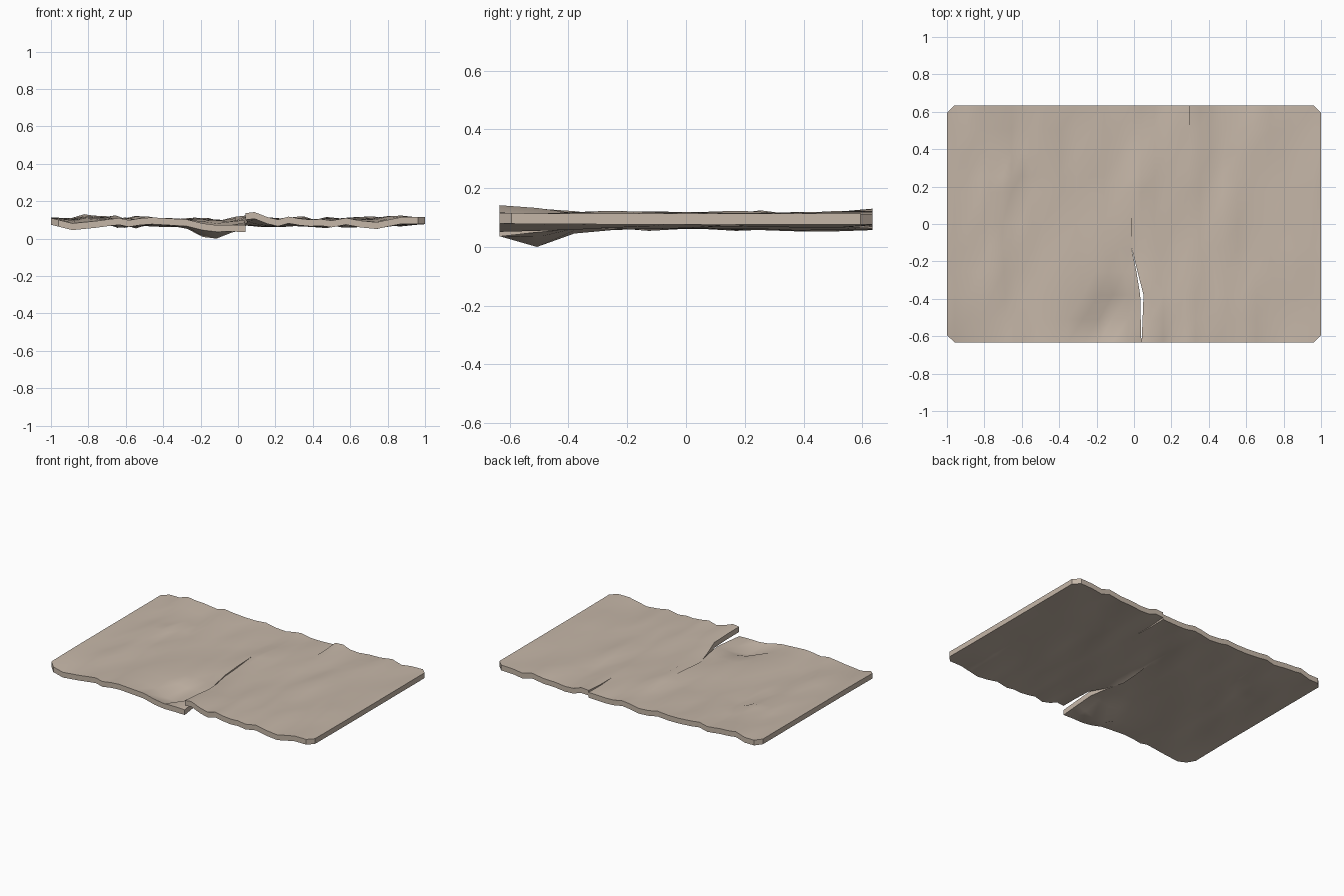
import bpy, bmesh, math
from mathutils import Vector, noise

if "Cube" in bpy.data.objects:
    bpy.data.objects.remove(bpy.data.objects["Cube"])

W, D, T = 1.0, 0.634, 0.036
NY = 10
TEAR_Y, SLIT_Y = 0.17, 0.38

# Centre-line heights along the front edge, left and right of the tear
FRONT_L = [(-1, .102), (-.95, .09), (-.89, .073), (-.7, .092), (-.65, .107), (-.6, .088),
           (-.48, .107), (-.38, .098), (-.3, .102), (-.15, .078), (.04, .064)]
FRONT_R = [(.04, .128), (.08, .137), (.2, .09), (.28, .112), (.37, .088), (.42, .105),
           (.48, .082), (.56, .106), (.64, .09), (.73, .077), (.87, .107), (1, .107)]
# Path of the tear: y, x
TEAR = [(-.634, .04), (-.38, .042), (-.25, .015), (-.12, -.015), (.17, -.012), (.634, -.012)]


def lerp_table(tab, v):
    if v <= tab[0][0]:
        return tab[0][1]
    for (a, p), (b, q) in zip(tab, tab[1:]):
        if v <= b:
            return p + (q - p) * (v - a) / (b - a)
    return tab[-1][1]


def bump(x, y, cx, cy, sx, sy):
    return math.exp(-((x - cx) / sx) ** 2 - ((y - cy) / sy) ** 2)


def height(x, y, i, side):
    # creases running front to back, calmer at the side edges
    calm = min(1, (W - abs(x)) / .12)
    z = .097 + .008 * abs(x) ** 3
    z += calm * .026 * noise.noise(Vector((x * 7.3, y * 2.4, 3.1)))
    z += calm * .009 * (-1) ** i * noise.noise(Vector((x * 2, y * 3 + 5, 1.7)))
    z += .028 * bump(x, y, -.65, .25, .05, .1)
    z = min(.131, max(.073, z))
    f = max(0, min(1, (-y - .30) / (D - .30)))
    prof = lerp_table(FRONT_L if side < 0 else FRONT_R, x)
    z += (prof - z) * f
    # sagging flap left of the tear
    if side < 0:
        z -= .062 * bump(x, y, -.15, -.507, .11, .10)
    # small step at the rear slit
    if y > SLIT_Y and .29 < x < .4:
        z += .012 * (y - SLIT_Y) / .25
    return z


def build_half(bm, xs, side):
    """Grid on one side of the tear; returns the rows of vertices."""
    ys = [-D + 2 * D * j / NY for j in range(NY + 1)]
    ys[6], ys[8] = TEAR_Y, SLIT_Y
    rows = []
    for y in ys:
        e = lerp_table(TEAR, y)
        row = []
        for i, x in enumerate(xs):
            k = abs(x)
            px = e + (x / W) * (W - side * e)
            if i == (len(xs) - 1 if side < 0 else 0):
                px = e
                if y < TEAR_Y:
                    px += side * .009 * bump(0, y, 0, -.4, 1, .14)
            py = y
            if k == W and abs(y) == D:        # clipped corners
                py = math.copysign(D - .04, y)
            row.append(bm.verts.new((px, py, height(px, y, i, side))))
        rows.append(row)
    for j in range(NY):
        for i in range(len(xs) - 1):
            a, b, c, d = rows[j][i], rows[j][i + 1], rows[j + 1][i + 1], rows[j + 1][i]
            bm.faces.new((a, b, c))
            bm.faces.new((a, c, d))
    return ys, rows


bm = bmesh.new()
left = [-1, -.96, -.89, -.82, -.77, -.7, -.65, -.6, -.54, -.48, -.38, -.3, -.22, -.15, -.07, 0]
right = [0, .05, .12, .18, .24, .3, .36, .42, .48, .56, .64, .73, .8, .87, .96, 1]
ys, L = build_half(bm, left, -1)
_, R = build_half(bm, right, 1)

# Join the halves behind the end of the tear
weld = {}
for j, y in enumerate(ys):
    if y >= TEAR_Y - 1e-6:
        weld[R[j][0]] = L[j][-1]

# Rear slit: straight column split open at the back edge
slit = []
for j, y in enumerate(ys):
    if y >= SLIT_Y - 1e-6:
        R[j][5].co.x = .295
        slit.append(R[j][5])
slit_edges = [bm.edges.get((a, b)) for a, b in zip(slit, slit[1:])]
bmesh.ops.split_edges(bm, edges=slit_edges)
for v in bm.verts:
    if abs(v.co.x - .295) < 1e-4 and v.co.y > SLIT_Y + .01:
        if all(f.calc_center_median().x < .295 for f in v.link_faces):
            v.co.z -= .014 * (v.co.y - SLIT_Y) / .25
bmesh.ops.weld_verts(bm, targetmap=weld)

# Lowest underside rests on the ground
low = min(v.co.z for v in bm.verts) - T / 2
for v in bm.verts:
    v.co.z -= low - .003
bmesh.ops.recalc_face_normals(bm, faces=bm.faces)
if sum(f.normal.z for f in bm.faces) < 0:
    bmesh.ops.reverse_faces(bm, faces=bm.faces)

# Thicken: copy downward and close the rim
top = list(bm.faces)
for v in bm.verts:
    v.co.z += T / 2
rim = [e for e in bm.edges if e.is_boundary]
geo = bmesh.ops.duplicate(bm, geom=list(bm.verts) + list(bm.edges) + top)
vmap = geo["vert_map"]
emap = geo["edge_map"]
new_v = [g for g in geo["geom"] if isinstance(g, bmesh.types.BMVert)]
new_f = [g for g in geo["geom"] if isinstance(g, bmesh.types.BMFace)]
for v in new_v:
    v.co.z -= T
bmesh.ops.reverse_faces(bm, faces=new_f)
for e in rim:
    loop = e.link_loops[0]
    a, b = loop.vert, loop.link_loop_next.vert
    bm.faces.new((b, a, vmap[a], vmap[b]))
base = min(v.co.z for v in bm.verts)
for v in bm.verts:
    v.co.z -= base

me = bpy.data.meshes.new("torn_sheet")
bm.to_mesh(me)
bm.free()
sheet = bpy.data.objects.new("torn_sheet", me)
bpy.context.collection.objects.link(sheet)

# Dusty beige cardboard colour
mat = bpy.data.materials.new("cardboard")
mat.diffuse_color = (.56, .47, .39, 1)
mat.use_nodes = True
mat.node_tree.nodes["Principled BSDF"].inputs["Base Color"].default_value = mat.diffuse_color
me.materials.append(mat)

bpy.context.view_layer.objects.active = sheet
sheet.select_set(True)
bpy.ops.object.shade_smooth_by_angle(angle=math.radians(40))
